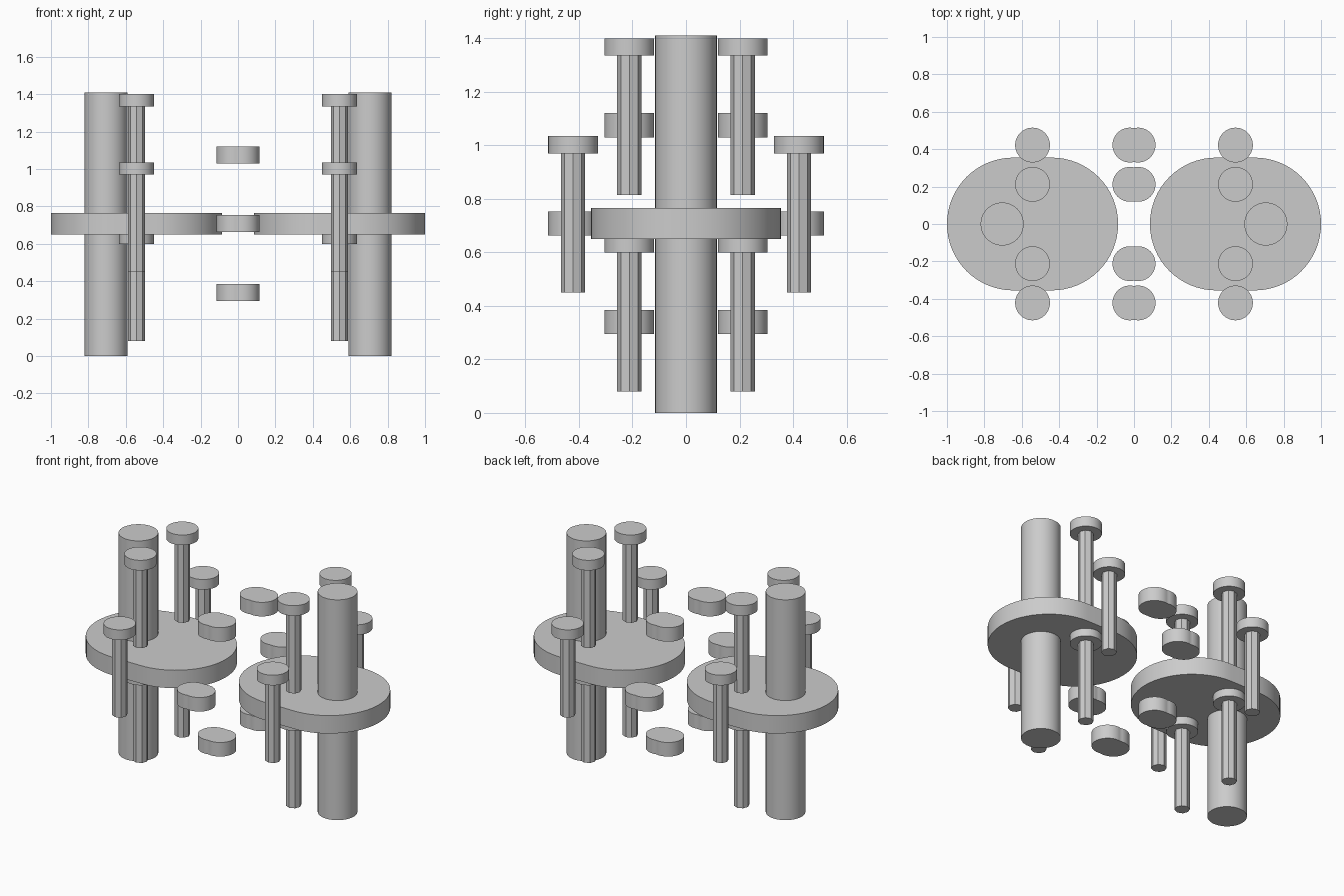
import bpy
import bmesh
import math

cube = bpy.data.objects.get("Cube")
if cube:
    bpy.data.objects.remove(cube, do_unlink=True)

steel = bpy.data.materials.new("plain_grey")
steel.use_nodes = True
GREY = (0.6, 0.6, 0.6, 1.0)
steel.diffuse_color = GREY
steel.node_tree.nodes["Principled BSDF"].inputs["Base Color"].default_value = GREY


def circle(radius, sides):
    """Outline of a regular polygon with a corner on the x axis."""
    return [(radius * math.cos(math.tau * i / sides),
             radius * math.sin(math.tau * i / sides)) for i in range(sides)]


def two_lobes(radius, offset, half_angle, steps=32):
    """Outline of two equal arcs, mirrored about x = 0."""
    arc = []
    for i in range(steps + 1):
        a = half_angle * (2 * i / steps - 1)
        arc.append((offset + radius * math.cos(a), radius * math.sin(a)))
    return arc + [(-x, -y) for x, y in arc]


def prism(name, outline, x, y, bottom, top):
    """Extrude an outline upwards into a closed solid."""
    bm = bmesh.new()
    base = bm.faces.new([bm.verts.new((px, py, 0)) for px, py in outline])
    bmesh.ops.remove_doubles(bm, verts=bm.verts[:], dist=0.0001)
    bm.faces.ensure_lookup_table()
    base = bm.faces[0]
    moved = bmesh.ops.extrude_face_region(bm, geom=[base], use_keep_orig=True)
    upper = [v for v in moved["geom"] if isinstance(v, bmesh.types.BMVert)]
    bmesh.ops.translate(bm, verts=upper, vec=(0, 0, top - bottom))
    bmesh.ops.recalc_face_normals(bm, faces=bm.faces[:])
    mesh = bpy.data.meshes.new(name)
    bm.to_mesh(mesh)
    bm.free()
    mesh.materials.append(steel)
    obj = bpy.data.objects.new(name, mesh)
    obj.location = (x, y, bottom)
    bpy.context.collection.objects.link(obj)
    bpy.ops.object.select_all(action="DESELECT")
    obj.select_set(True)
    bpy.context.view_layer.objects.active = obj
    bpy.ops.object.shade_smooth_by_angle(angle=math.radians(30))
    return obj


HEAD_RADIUS = 0.093
LOBE_OFFSET = 0.022
flange_outline = two_lobes(0.355, 0.1025, math.pi / 2)
nut_outline = two_lobes(HEAD_RADIUS, LOBE_OFFSET, math.acos(-LOBE_OFFSET / HEAD_RADIUS))


def bolt(name, x, y, bottom):
    """Eight-sided shank under a round head."""
    neck = bottom + 0.52
    prism(name + "_shank", circle(0.045, 8), x, y, bottom, neck)
    prism(name + "_head", circle(HEAD_RADIUS, 48), x, y, neck, neck + 0.065)


# Shafts, flanges and bolts on both sides
for side, sx in (("left", 1), ("right", -1)):
    prism(side + "_shaft", circle(0.115, 64), sx * 0.705, 0, 0, 1.41)
    prism(side + "_flange", flange_outline, sx * 0.5425, 0, 0.65, 0.765)
    for end, sy in (("front", -1), ("back", 1)):
        for level, y, bottom in (("upper", 0.212, 0.815),
                                 ("outer", 0.422, 0.45),
                                 ("lower", 0.212, 0.08)):
            bolt(f"{side}_{end}_{level}_bolt", sx * 0.5425, sy * y, bottom)

# Double-lobed nuts between the flanges
for end, sy in (("front", -1), ("back", 1)):
    for level, y, bottom in (("upper", 0.212, 1.03),
                             ("outer", 0.422, 0.663),
                             ("lower", 0.212, 0.295)):
        prism(f"{end}_{level}_nut", nut_outline, 0, sy * y, bottom, bottom + 0.09)
